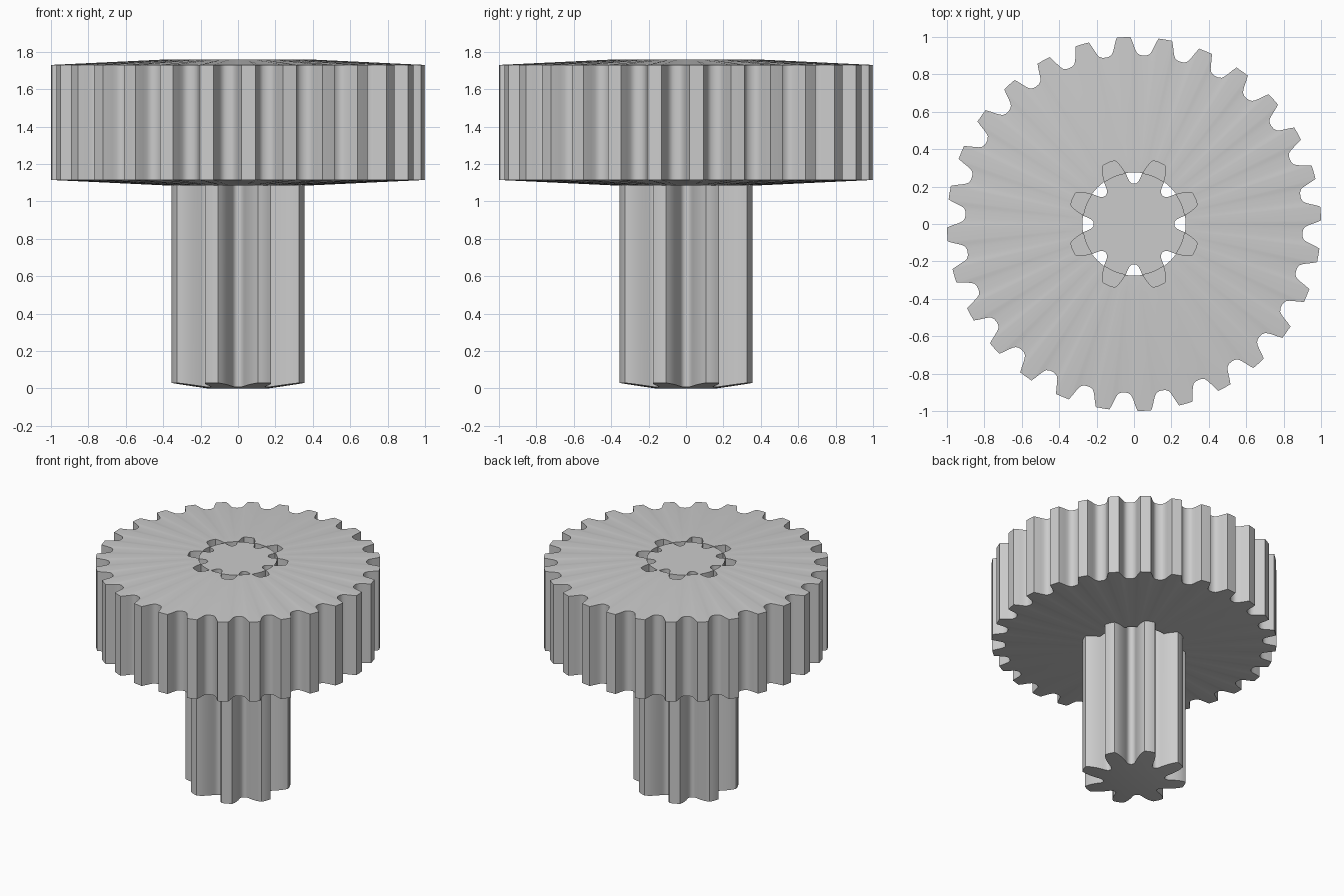
import bpy, bmesh, math

if "Cube" in bpy.data.objects:
    bpy.data.objects.remove(bpy.data.objects["Cube"], do_unlink=True)

grey = bpy.data.materials.new("light_grey")
grey.use_nodes = True
grey.diffuse_color = (0.6, 0.6, 0.6, 1)
grey.node_tree.nodes["Principled BSDF"].inputs["Base Color"].default_value = grey.diffuse_color


def tooth_outline(teeth, phase, half_tooth):
    """Repeat a mirrored half tooth (fraction of pitch, radius) around the axis."""
    tooth = [(-f, r) for f, r in reversed(half_tooth)] + half_tooth[1:-1]
    pitch = math.tau / teeth
    return [(phase + (i + f) * pitch, r) for i in range(teeth) for f, r in tooth]


def loft(name, outline, rings, tube=False):
    """Skin rings given as (radius rule, height); cap the ends or join them as a tube."""
    bm = bmesh.new()
    loops = []
    for rule, z in rings:
        loops.append([bm.verts.new((rule(r) * math.cos(a), rule(r) * math.sin(a), z))
                      for a, r in outline])
    n = len(outline)
    pairs = list(zip(loops, loops[1:]))
    if tube:
        pairs.append((loops[-1], loops[0]))
    else:
        bm.faces.new(loops[0])
        bm.faces.new(loops[-1])
    for low, high in pairs:
        for i in range(n):
            j = (i + 1) % n
            bm.faces.new((low[i], low[j], high[j], high[i]))
    bmesh.ops.remove_doubles(bm, verts=bm.verts[:], dist=0.0001)
    bmesh.ops.recalc_face_normals(bm, faces=bm.faces[:])
    mesh = bpy.data.meshes.new(name)
    bm.to_mesh(mesh)
    bm.free()
    mesh.materials.append(grey)
    obj = bpy.data.objects.new(name, mesh)
    bpy.context.collection.objects.link(obj)
    return obj


def activate(obj):
    bpy.ops.object.select_all(action="DESELECT")
    obj.select_set(True)
    bpy.context.view_layer.objects.active = obj


def full(r):
    return r


def circle(radius):
    return lambda r: radius


BORE, HUB, SHOULDER = 0.276, 0.37, 1.66

# Large wheel: 28 teeth, slightly conical faces, round bore
wheel_tooth = [(0, 1.0), (0.165, 1.0), (0.21, 0.975), (0.25, 0.95),
               (0.29, 0.928), (0.34, 0.912), (0.41, 0.904), (0.5, 0.902)]
wheel = loft("large_gear", tooth_outline(28, math.tau / 112, wheel_tooth),
             [(circle(BORE), 1.085), (circle(HUB), 1.085), (full, 1.115),
              (full, 1.73), (circle(HUB), 1.76), (circle(BORE), 1.76)], tube=True)

# Pinion: 8 long teeth, turned down to a round journal above the shoulder
pinion_tooth = [(0, 0.372), (0.065, 0.371), (0.13, 0.37), (0.175, 0.35), (0.215, 0.328),
                (0.255, 0.302), (0.292, 0.275), (0.32, 0.254), (0.345, 0.237),
                (0.38, 0.225), (0.43, 0.218), (0.5, 0.215)]
outline = tooth_outline(8, math.tau / 16, pinion_tooth)
pinion = loft("pinion", outline,
              [(circle(0.16), 0), (lambda r: r, 0.03 * 1), (full, SHOULDER + 0.002),
               (lambda r: min(r, 0.275), SHOULDER + 0.002),
               (lambda r: min(r, 0.275), 1.757)])

# Conical lower end of the pinion: height follows the distance from the axis
for v in pinion.data.vertices:
    if 0.001 < v.co.z < 0.1:
        v.co.z = 0.03 * (v.co.xy.length - 0.16) / 0.21

# Tooth-shaped pockets in the top of the large wheel
cutter = loft("pocket_cutter", outline,
              [(lambda r: r * 0.955, SHOULDER), (lambda r: r * 0.955, 1.9)])
cutter.hide_render = True
activate(wheel)
cut = wheel.modifiers.new("pockets", "BOOLEAN")
cut.operation = "DIFFERENCE"
cut.solver = "EXACT"
cut.object = cutter
bpy.ops.object.modifier_apply(modifier=cut.name)
bpy.data.objects.remove(cutter, do_unlink=True)

for obj in (wheel, pinion):
    activate(obj)
    bpy.ops.object.shade_smooth_by_angle(angle=math.radians(28))
